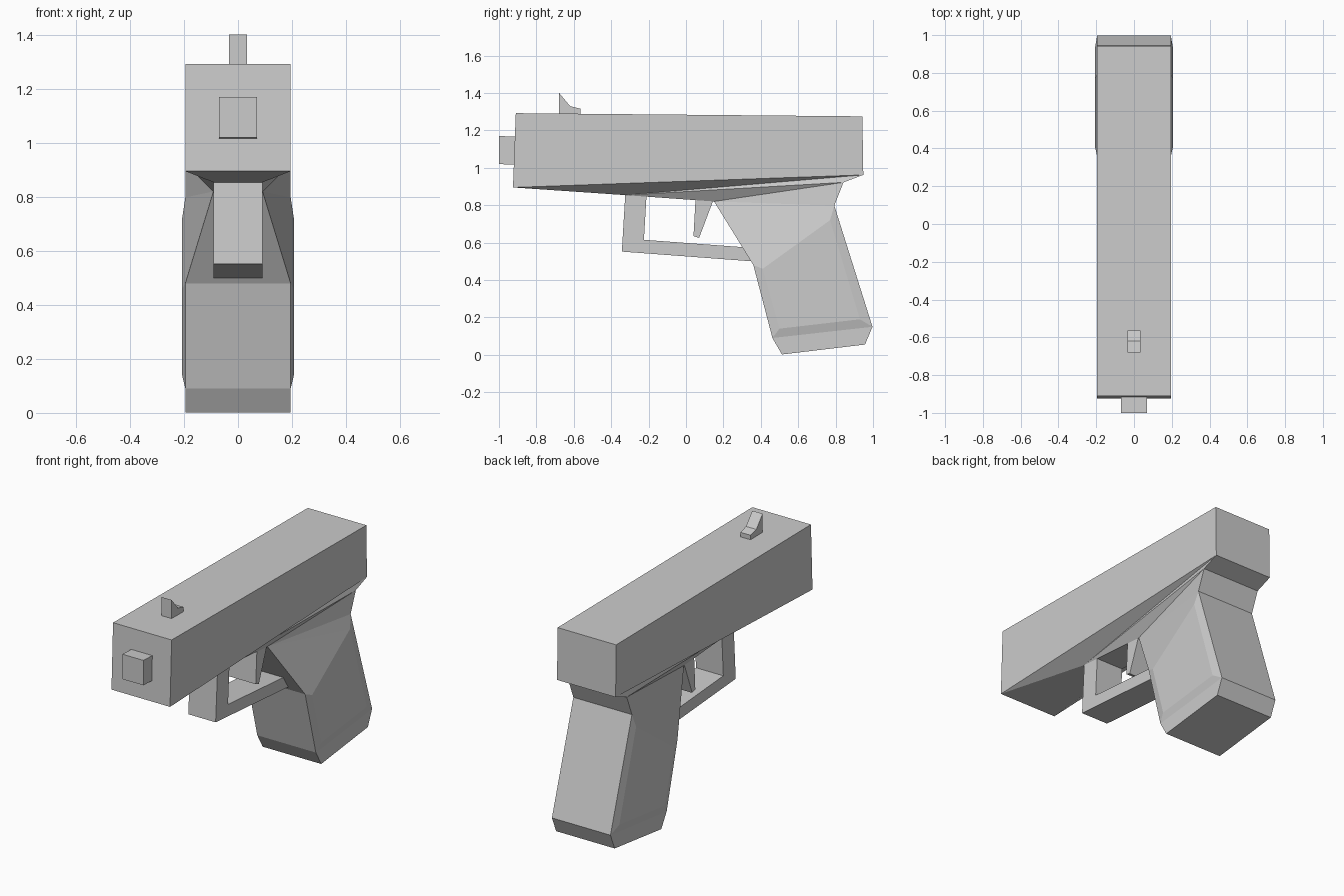
import bpy, bmesh

if "Cube" in bpy.data.objects:
    bpy.data.objects.remove(bpy.data.objects["Cube"])


def make_object(name, verts, faces):
    bm = bmesh.new()
    vs = [bm.verts.new(v) for v in verts]
    for f in faces:
        bm.faces.new([vs[i] for i in f])
    bmesh.ops.recalc_face_normals(bm, faces=bm.faces[:])
    mesh = bpy.data.meshes.new(name)
    bm.to_mesh(mesh)
    bm.free()
    obj = bpy.data.objects.new(name, mesh)
    bpy.context.collection.objects.link(obj)
    return obj


def side_profile(name, points, half_width):
    """Extrude a (y, z) outline across x."""
    n = len(points)
    verts = [(s * half_width, y, z) for s in (-1, 1) for y, z in points]
    faces = [range(n), range(2 * n - 1, n - 1, -1)]
    faces += [(i, (i + 1) % n, (i + 1) % n + n, i + n) for i in range(n)]
    return make_object(name, verts, faces)


# Upper slide, muzzle block and sight
side_profile("slide", [(-0.925, 0.895), (-0.91, 1.292), (0.943, 1.275), (0.948, 0.962)], 0.195)
side_profile("muzzle", [(-1.0, 1.02), (-1.0, 1.17), (-0.88, 1.165), (-0.88, 1.015)], 0.07)
side_profile("front_sight", [(-0.68, 1.28), (-0.68, 1.402), (-0.62, 1.33),
                             (-0.565, 1.316), (-0.565, 1.28)], 0.034)

# Guard loop and trigger
side_profile("trigger_guard", [(-0.324, 0.87), (-0.343, 0.552), (0.38, 0.498), (0.38, 0.57),
                               (-0.225, 0.615), (-0.21, 0.87)], 0.091)
side_profile("trigger", [(0.052, 0.85), (0.04, 0.635), (0.07, 0.625), (0.155, 0.85)], 0.09)

# Lower frame and grip: half the outline as (x, y, z), mirrored across x
half = {
    "front": (0.195, -0.925, 0.895), "keel": (0.091, -0.325, 0.854),
    "neck": (0.091, 0.15, 0.82), "A": (0.195, 0.36, 0.48),
    "B": (0.195, 0.462, 0.09), "P": (0.195, 0.513, 0.002),
    "Q": (0.195, 0.957, 0.055), "C": (0.195, 0.997, 0.15),
    "D": (0.195, 0.793, 0.798), "U": (0.195, 0.842, 0.922),
    "rear": (0.195, 0.948, 0.962),
    # raised side panel of the grip
    "a": (0.207, 0.41, 0.46), "b": (0.207, 0.50, 0.14),
    "c": (0.207, 0.93, 0.19), "d": (0.207, 0.77, 0.72),
}
keys = list(half)
n = len(keys)
verts = list(half.values()) + [(-x, y, z) for x, y, z in half.values()]
sides = ["front keel rear", "keel U rear", "keel neck U", "neck D U", "neck d D",
         "neck a d", "neck A a", "A B b a", "B C c b", "C D d c", "a b c d", "B P Q C"]
faces = []
for side in sides:
    ids = [keys.index(k) for k in side.split()]
    faces += [ids, [i + n for i in reversed(ids)]]
# strip running round underneath, joining both sides and closing at the slide
rim = 11
faces += [(i, (i + 1) % rim, (i + 1) % rim + n, i + n) for i in range(rim)]
make_object("frame_and_grip", verts, faces)
